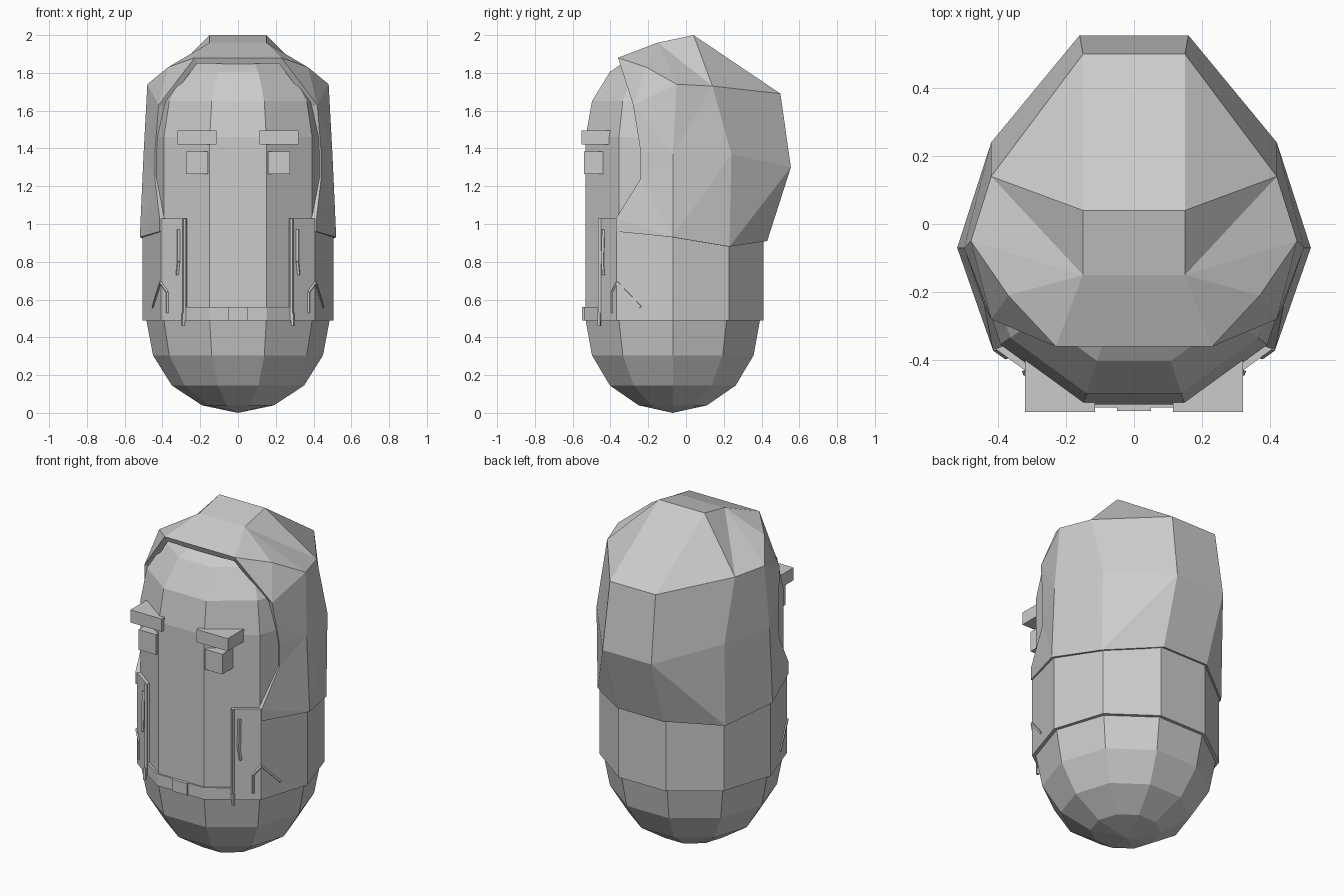
import bpy, bmesh
from math import sin, cos, radians
from mathutils import Vector

if "Cube" in bpy.data.objects:
    bpy.data.objects.remove(bpy.data.objects["Cube"])

CY = -0.07  # body axis in y


def make(name, verts, faces, thick=0, mirror=False):
    me = bpy.data.meshes.new(name)
    me.from_pydata(verts, [], faces)
    bm = bmesh.new()
    bm.from_mesh(me)
    if mirror:
        geom = bm.verts[:] + bm.edges[:] + bm.faces[:]
        bmesh.ops.mirror(bm, geom=geom, axis='X', merge_dist=0.0001)
    bmesh.ops.remove_doubles(bm, verts=bm.verts, dist=0.0005)
    bmesh.ops.recalc_face_normals(bm, faces=bm.faces)
    bm.to_mesh(me)
    bm.free()
    ob = bpy.data.objects.new(name, me)
    bpy.context.collection.objects.link(ob)
    if thick:
        s = ob.modifiers.new("thickness", 'SOLIDIFY')
        s.thickness, s.offset = thick, -1
    return ob


def ring_pt(r, k):
    a = radians(18 + 36 * k)
    return r * sin(a), CY - r * cos(a)


def prism(name, poly, z0, z1, mirror=True):
    n = len(poly)
    v = [(x, y, z) for z in (z0, z1) for x, y in poly]
    f = [(i, (i + 1) % n, n + (i + 1) % n, n + i) for i in range(n)]
    f += [tuple(range(n))[::-1], tuple(range(n, 2 * n))]
    make(name + ("_right" if mirror else ""), v, f)
    if mirror:
        make(name + "_left", [(-x, y, z) for x, y, z in v], f)


def box(name, x0, x1, y0, y1, z0, z1, mirror=True):
    prism(name, [(x0, y0), (x1, y0), (x1, y1), (x0, y1)], z0, z1, mirror)


def bar(name, p, q, w):
    # thin square rod between two points, on both sides
    p, q = Vector(p), Vector(q)
    d = (q - p).normalized()
    u = d.cross(Vector((0.3, 1, 0))).normalized() * w
    n = d.cross(u).normalized() * w
    v = [c + s for c in (p, q) for s in (u + n, n - u, -u - n, u - n)]
    f = [(i, (i + 1) % 4, 4 + (i + 1) % 4, 4 + i) for i in range(4)]
    f += [(3, 2, 1, 0), (4, 5, 6, 7)]
    make(name + "_right", v, f)
    make(name + "_left", [(-a, b, c) for a, b, c in v], f)


# Ten-sided capsule body
profile = [(.19, .04), (.35, .145), (.45, .305), (.485, .49), (.485, 1.46),
           (.45, 1.65), (.35, 1.805), (.19, 1.91)]
verts = [(*ring_pt(r, k), z) for r, z in profile for k in range(10)]
verts += [(0, CY, 0), (0, CY, 1.95)]
faces = [(j * 10 + k, j * 10 + (k + 1) % 10, j * 10 + 10 + (k + 1) % 10, j * 10 + 10 + k)
         for j in range(len(profile) - 1) for k in range(10)]
faces += [(k, (k + 1) % 10, 80) for k in range(10)]
faces += [(70 + k, 70 + (k + 1) % 10, 81) for k in range(10)]
make("body", verts, faces)

# Open jacket wall with front panels
path = [(.28, -.46)] + [ring_pt(.505, k) for k in range(1, 9)] + [(-.28, -.46)]
n = len(path)
make("jacket", [(x, y, z) for z in (.49, 1.03) for x, y in path],
     [(i, i + 1, n + i + 1, n + i) for i in range(n - 1)], thick=.035)

# Hood: named points of the right half, mirrored
P = dict(
    A0=(.15, .43, .91), A1=(.16, .555, 1.30), A2=(.15, .50, 1.69),
    A3=(.15, .04, 2.0), A4=(.15, -.15, 1.96), A5=(.23, -.36, 1.88),
    B0=(.42, .23, .88), B1=(.42, .24, 1.37), B2=(.42, .14, 1.73),
    C0=(.52, -.07, .93), C1=(.50, -.07, 1.37), C2=(.48, -.05, 1.74),
    D0=(.415, -.37, .96), D1=(.415, -.37, 1.03), D2=(.44, -.24, 1.24),
    D3=(.44, -.24, 1.38), D4=(.42, -.28, 1.63), D5=(.37, -.21, 1.83))
for i in range(6):
    P["M%d" % i] = (0, *P["A%d" % i][1:])
idx = {k: i for i, k in enumerate(P)}
patches = ["M%d A%d A%d M%d" % (i, i, i + 1, i + 1) for i in range(5)]
patches += ["A0 B0 A1", "B0 B1 A1", "A1 B1 B2 A2", "A2 B2 A3", "A3 B2 A4", "B2 C2 A4",
            "C2 D5 A4", "D5 A5 A4", "B0 C0 B1", "C0 C1 B1", "B1 C1 B2", "C1 C2 B2",
            "C0 D0 D1", "C0 D1 D2", "C0 D2 C1", "C1 D2 D3", "C1 D3 D4", "C1 D4 C2",
            "C2 D4 D5", "D4 A5 D5"]
make("hood", list(P.values()), [[idx[k] for k in p.split()] for p in patches],
     thick=.035, mirror=True)

# Belt strip across the front and its buckle
belt = [(-.29, -.448), (-.152, -.54), (.152, -.54), (.29, -.448),
        (.28, -.42), (.14, -.51), (-.14, -.51), (-.28, -.42)]
prism("belt", belt, .49, .56, mirror=False)
box("buckle", -.05, .05, -.55, -.51, .49, .56, mirror=False)

# Face: block eyes and wedge brows
box("eye", .16, .275, -.54, -.44, 1.265, 1.385)
prism("brow", [(.115, -.553), (.32, -.553), (.32, -.40), (.115, -.52)], 1.42, 1.495)

# Jacket trims: zip edge, zip pull, drawstring, pocket slit
bar("zip_edge", (.284, -.456, .49), (.284, -.456, 1.03), .007)
bar("zip_pull", (.29, -.46, .46), (.29, -.46, .53), .007)
bar("drawstring", (.315, -.436, .97), (.315, -.442, .80), .007)
bar("drawstring_end", (.315, -.442, .80), (.322, -.436, .73), .006)
bar("pocket_front", (.375, -.392, .64), (.41, -.367, .69), .005)
bar("pocket_slit", (.41, -.365, .69), (.45, -.24, .56), .006)
bar("pocket_edge", (.375, -.392, .53), (.375, -.392, .64), .005)
